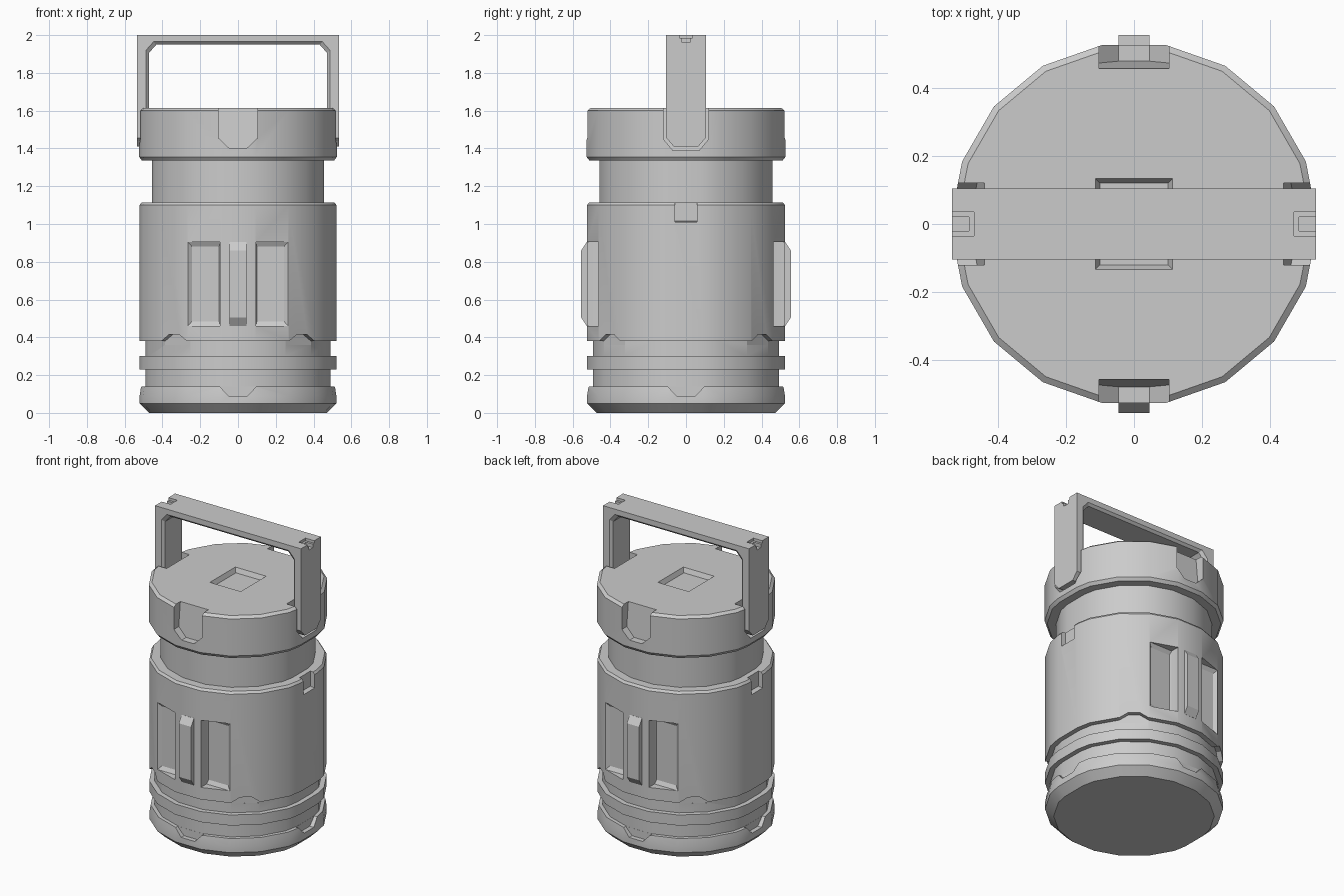
import bpy, bmesh
from math import cos, sin, radians
from mathutils import Vector

if "Cube" in bpy.data.objects:
    bpy.data.objects.remove(bpy.data.objects["Cube"])


def loft(bm, rings):
    """Skin a stack of equal-length rings and cap both ends."""
    rows = [[bm.verts.new(p) for p in r] for r in rings]
    n = len(rows[0])
    for a, b in zip(rows, rows[1:]):
        for i in range(n):
            j = (i + 1) % n
            bm.faces.new((a[i], a[j], b[j], b[i]))
    bm.faces.new(rows[0][::-1])
    bm.faces.new(rows[-1])


def make(name, solids):
    bm = bmesh.new()
    for s in solids:
        loft(bm, s)
    bmesh.ops.recalc_face_normals(bm, faces=bm.faces)
    me = bpy.data.meshes.new(name)
    bm.to_mesh(me)
    bm.free()
    ob = bpy.data.objects.new(name, me)
    bpy.context.collection.objects.link(ob)
    return ob


def select(ob):
    bpy.ops.object.select_all(action='DESELECT')
    ob.select_set(True)
    bpy.context.view_layer.objects.active = ob


def cut(ob, solids):
    tool = make("cutter", solids)
    tool.hide_render = True
    m = ob.modifiers.new("cut", 'BOOLEAN')
    m.operation, m.solver, m.object = 'DIFFERENCE', 'EXACT', tool
    select(ob)
    bpy.ops.object.modifier_apply(modifier=m.name)
    bpy.data.objects.remove(tool, do_unlink=True)


def smooth(ob):
    select(ob)
    bpy.ops.object.shade_smooth_by_angle(angle=radians(28))


def side(angle, u, z, w):
    """Point on the side facing `angle`: u sideways, z up, w outwards."""
    a = radians(angle)
    return Vector((cos(a) * w - sin(a) * u, sin(a) * w + cos(a) * u, z))


def rect(u0, u1, z0, z1):
    return [(u0, z0), (u1, z0), (u1, z1), (u0, z1)]


def trapezoid(top, bottom, z_top, z_mid, z_low):
    return [(-top, z_top), (-top, z_mid), (-bottom, z_low),
            (bottom, z_low), (top, z_mid), (top, z_top)]


def prism(angle, layers):
    return [[side(angle, u, z, w) for u, z in shape] for shape, w in layers]


# Faceted outline shared by body and lid: 18 facets, flattened at +-x
quad = [(.521, .09), (.503, .183), (.41, .344), (.267, .463), (.093, .524)]
outline = (quad + [(-x, y) for x, y in quad[::-1]]
           + [(-x, -y) for x, y in quad] + [(x, -y) for x, y in quad[::-1]])


def turned(profile):
    return [[(x * r / .521, y * r / .521, z) for x, y in outline] for r, z in profile]


# Body with base, grooves and neck
body = make("body", [turned([
    (.470, 0), (.521, .05), (.521, .09), (.513, .14), (.490, .14), (.490, .23),
    (.521, .23), (.521, .30), (.490, .30), (.490, .38), (.521, .38), (.521, 1.10),
    (.510, 1.115), (.455, 1.115), (.455, 1.36)])])

cuts = []
for a, depth in ((0, .491), (180, .491), (90, .4935), (270, .4935)):
    shape = trapezoid(.10, .05, .16, .143, .09)      # base rim notches
    cuts.append(prism(a, [(shape, depth), (shape, .6)]))
for a in (50, 130, 230, 310):                        # skirt notches
    shape = [(-.088, .36), (-.088, .38), (-.035, .415), (.035, .415), (.088, .38), (.088, .36)]
    cuts.append(prism(a, [(shape, .495), (shape, .6)]))
for a in (90, 270):                                  # grip panels
    for s in (-1, 1):
        inner = rect(s * .10, s * .243, .485, .88)
        outer = rect(s * .094, s * .265, .46, .905)
        cuts.append(prism(a, [(inner, .45), (outer, .464), (outer, .6)]))
for a in (0, 180):                                   # top rim notches
    cuts.append(prism(a, [(rect(-.058, .058, 1.015, 1.15), .49),
                          (rect(-.06, .06, 1.0, 1.15), .6)]))
cut(body, cuts)
smooth(body)

# Raised ribs between the grip panels
for name, a in (("front_rib", 270), ("back_rib", 90)):
    prof = [(.45, .46), (.525, .46), (.555, .505), (.555, .86), (.525, .905), (.45, .905)]
    make(name, [[[side(a, u, z, w) for w, z in prof] for u in (-.045, .045)]])

# Lid
lid = make("lid", [turned([(.508, 1.335), (.523, 1.355), (.523, 1.60), (.505, 1.615)])])
cuts = []
for a, shape, depth, slope in (
        (90, trapezoid(.103, .045, 1.65, 1.455, 1.40), .457, .1),
        (270, trapezoid(.103, .045, 1.65, 1.455, 1.40), .457, .1),
        (0, trapezoid(.12, .07, 1.65, 1.45, 1.39), .44, .13),
        (180, trapezoid(.12, .07, 1.65, 1.45, 1.39), .44, .13)):
    cuts.append([[side(a, u, z, depth + (1.615 - z) * slope) for u, z in shape],
                 [side(a, u, z, .6) for u, z in shape]])
cuts.append([[(x, y, z) for x, y in rect(-hx, hx, -hy, hy)]   # top recess
             for hx, hy, z in ((.10, .12, 1.585), (.113, .133, 1.615), (.113, .133, 1.65))])
cut(lid, cuts)
smooth(lid)


# Carry handle: U outline lofted across y, with softened inner edge and pointed tips
def u_shape(y, inner, under, low):
    half = [(inner, low), (inner, under - .045), (inner - .04, under)]
    pts = [(.535, 2.0), (.535, low)] + half
    return [(x, y, z) for x, z in pts + [(-x, z) for x, z in pts[::-1]]]


layers = [(.105, .487, 1.965, 1.455), (.09, .472, 1.95, 1.44), (.065, .472, 1.95, 1.41)]
handle = make("handle", [[u_shape(-y, *r) for y, *r in layers]
                         + [u_shape(y, *r) for y, *r in layers[::-1]]])
cuts = []
for a in (0, 180):                                   # corner notches
    wide, slim = rect(-.035, .035, 1.985, 2.05), rect(-.02, .02, 1.96, 2.05)
    cuts.append(prism(a, [(rect(-.035, .035, 1.982, 2.05), .47), (wide, .6)]))
cut(handle, cuts)
cut(handle, [prism(a, [(slim, .485), (slim, .6)]) for a in (0, 180)])
